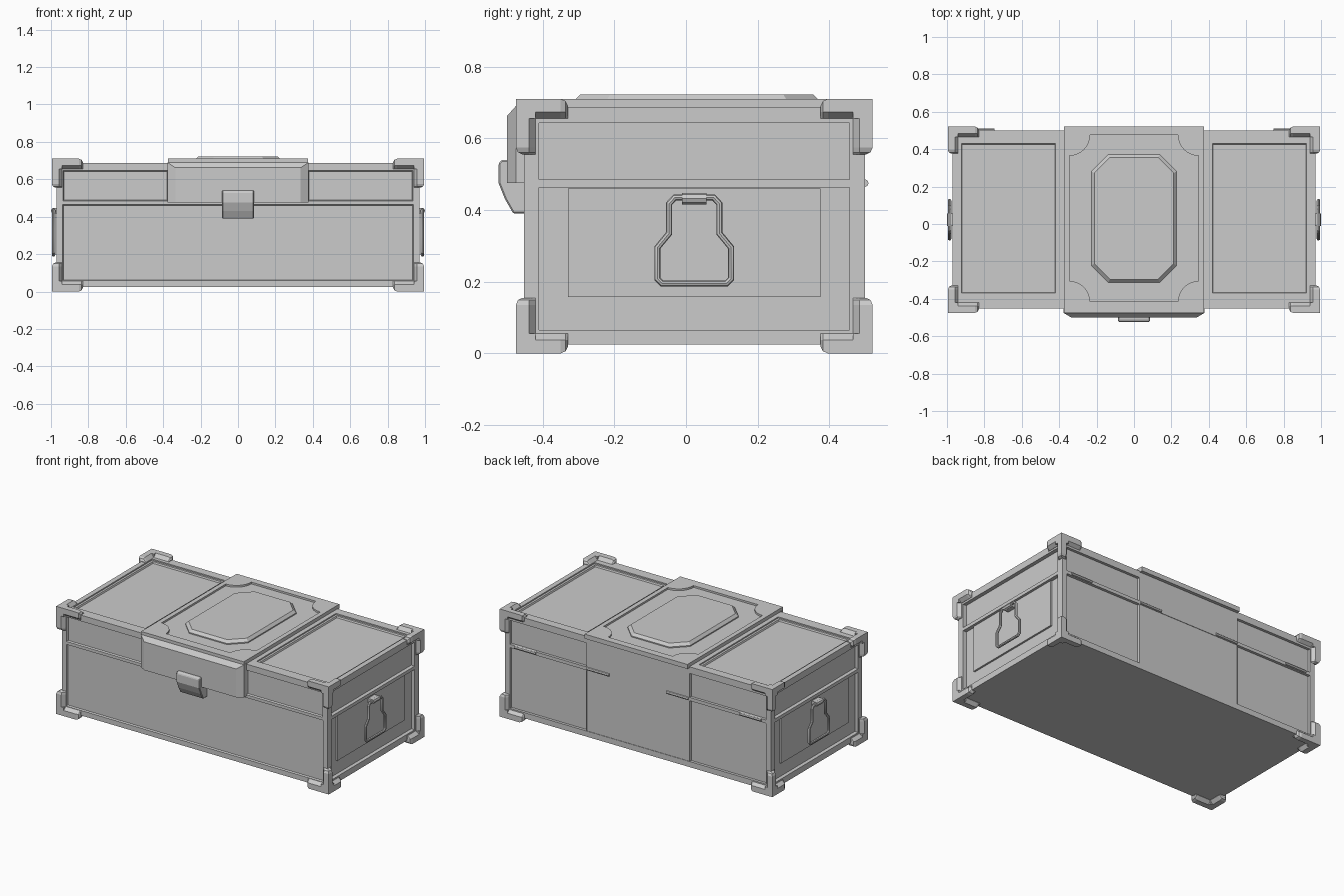
import bpy, bmesh, math
from mathutils import Vector

if "Cube" in bpy.data.objects:
    bpy.data.objects.remove(bpy.data.objects["Cube"])

YF, YB = -0.452, 0.50      # body front and back
ZB, ZS, ZT = 0.025, 0.473, 0.687  # body bottom, lid seam, lid top
YC = 0.023                 # middle of the chest in y


def finish(name, bm, recalc=True):
    if recalc:
        bmesh.ops.recalc_face_normals(bm, faces=bm.faces)
    me = bpy.data.meshes.new(name)
    bm.to_mesh(me)
    bm.free()
    ob = bpy.data.objects.new(name, me)
    bpy.context.collection.objects.link(ob)
    return ob


def loft(name, rings, cap_start=True, cap_end=True, recalc=True, out=None):
    """Skin a list of point rings; 'out' forces the last cap to face that way."""
    bm = bmesh.new()
    vs = [[bm.verts.new(p) for p in r] for r in rings]
    n = len(rings[0])
    for a, b in zip(vs, vs[1:]):
        for i in range(n):
            j = (i + 1) % n
            bm.faces.new((a[i], a[j], b[j], b[i]))
    if cap_start:
        bm.faces.new(vs[0][::-1])
    if cap_end:
        bm.faces.new(vs[-1])
    if out is not None:
        bm.normal_update()
        bm.faces.ensure_lookup_table()
        if bm.faces[-1].normal.dot(Vector(out)) < 0:
            bmesh.ops.reverse_faces(bm, faces=bm.faces)
    return finish(name, bm, recalc)


def panel(name, axis, sign, level, *rects):
    """Face of the chest made of nested rectangles (u0, u1, v0, v1, depth)."""
    rings = []
    for u0, u1, v0, v1, d in rects:
        ring = []
        for u, v in ((u0, v0), (u1, v0), (u1, v1), (u0, v1)):
            p = [u, v]
            p.insert(axis, level - sign * d)
            ring.append(p)
        rings.append(ring)
    out = [0, 0, 0]
    out[axis] = sign
    return loft(name, rings, cap_start=False, recalc=False, out=out)


def span(s, a, b):
    return (a, b) if s > 0 else (-b, -a)


def sunk(u0, u1, v0, v1, d, slope=0.004):
    """Two rings: recess mouth and recess floor."""
    return [(u0, u1, v0, v1, 0), (u0 + slope, u1 - slope, v0 + slope, v1 - slope, d)]


# Chest walls: front, back, underside
panel("body_front", 1, -1, YF, (-.97, .97, ZB, ZS, 0), *sunk(-.937, .937, .058, .465, .012))
panel("body_back_middle", 1, 1, YB, (-.375, .375, ZB, ZS, 0), *sunk(-.375, .375, .062, .463, .003, 0))
panel("lid_back_middle", 1, 1, YB, (-.375, .375, ZS, ZT, 0))
panel("underside", 2, -1, ZB, (-.97, .97, YF, YB, 0))

for s, side in ((-1, "left"), (1, "right")):
    o0, o1 = span(s, 0.375, 0.97)
    i0, i1 = span(s, 0.376, 0.935)
    f0, f1 = span(s, 0.0, 0.97)
    panel(f"lid_front_{side}", 1, -1, YF, (f0, f1, ZS, ZT, 0), *sunk(i0, i1, .485, .647, .012))
    panel(f"body_back_{side}", 1, 1, YB, (o0, o1, ZB, ZS, 0), *sunk(i0, i1, .062, .463, .018, 0))
    panel(f"lid_back_{side}", 1, 1, YB, (o0, o1, ZS, ZT, 0), *sunk(i0, i1, .485, .643, .018, 0))
    # Ends with a raised plate behind the handle
    panel(f"body_end_{side}", 0, s, s * .97, (YF, YB, ZB, ZS, 0), *sunk(-.41, .457, .065, .463, .025, 0),
          (-.33, .375, .157, .46, .025), (-.33, .375, .157, .46, .013))
    panel(f"lid_end_{side}", 0, s, s * .97, (YF, YB, ZS, ZT, 0), *sunk(-.41, .457, .485, .643, .025, 0))
    # Lid top with stepped recess
    t0, t1 = span(s, 0.405, 0.937)
    g0, g1 = span(s, 0.0, 0.97)
    panel(f"lid_top_{side}", 2, 1, ZT, (g0, g1, YF, YB, 0),
          (t0, t1, -.383, .443, 0), (t0, t1, -.383, .443, .008),
          (t0 + .014, t1 - .014, -.37, .43, .008), (t0 + .018, t1 - .018, -.366, .426, .018))

# Corner brackets: three chamfered bars meeting at each corner
W, C, A = 0.055, 0.023, 0.037
SECTION = [(0, 0), (A, 0), (W, C), (W, W), (C, W), (0, A)]
LENGTH = (0.165, 0.145, 0.155)
for sx in (-1, 1):
    for sy in (-1, 1):
        for sz in (-1, 1):
            corner = (sx * .995, .521 if sy > 0 else -.475, .71 if sz > 0 else 0)
            inward = (-sx, -sy, -sz)
            for ax in range(3):
                rings = []
                for back, inset in ((LENGTH[ax], 0), (.02, 0), (.006, .006), (0, .018)):
                    ring = []
                    for u, v in SECTION:
                        p = [max(u, inset), max(v, inset)]
                        p.insert(ax, LENGTH[ax] - back)
                        ring.append([corner[k] + inward[k] * p[k] for k in range(3)])
                    rings.append(ring)
                loft(f"corner_bracket_{'xyz'[ax]}", rings)


def rect(u0, u1, v0, v1):
    return [(u0, v0), (u1, v0), (u1, v1), (u0, v1)]


# Centre plate on the lid and its chamfered front drop
loft("centre_plate", [[(x, y, z) for x, y in rect(-.375, .375, -.475, .521)] for z in (.68, .698)])
loft("front_plate", [[(x, y, z) for x, z in rect(*r)] for r, y in (
    ((-.377, .377, .475, .69), -.44), ((-.377, .377, .475, .69), -.475), ((-.335, .335, .475, .662), -.50))])

# Raised rim with scooped corners
scoop = []
R = 0.11
for cx, cy, start in ((.345, .475, 270), (-.345, .475, 0), (-.345, -.415, 90), (.345, -.415, 180)):
    for k in range(9):
        a = math.radians(start - k * 90 / 8)
        scoop.append((cx + R * math.cos(a), cy + R * math.sin(a)))
cu = bpy.data.curves.new("centre_plate_rim", 'CURVE')
cu.dimensions, cu.fill_mode, cu.extrude = '2D', 'BOTH', 0.0065
for pts in (rect(-.375, .375, -.475, .521), scoop):
    sp = cu.splines.new('POLY')
    sp.points.add(len(pts) - 1)
    for q, (x, y) in zip(sp.points, pts):
        q.co = (x, y, 0, 1)
    sp.use_cyclic_u = True
rim = bpy.data.objects.new("centre_plate_rim", cu)
rim.location.z = 0.7035
bpy.context.collection.objects.link(rim)


# Eight-sided medallion
def octagon(hx, hy, c, z):
    pts = [(hx, hy - c), (hx - c, hy), (c - hx, hy), (-hx, hy - c),
           (-hx, c - hy), (c - hx, -hy), (hx - c, -hy), (hx, c - hy)]
    return [(x, y + .03, z) for x, y in pts]


loft("medallion", [octagon(.228, .342, .09, .69), octagon(.228, .342, .09, .705), octagon(.212, .326, .084, .722)])

# Clasp
profile = [(-.44, .54), (-.515, .54), (-.523, .53), (-.523, .475), (-.505, .43), (-.482, .39), (-.44, .39)]
clasp = loft("clasp", [[(x, y, z) for y, z in profile] for x in (-.085, .085)])
bev = clasp.modifiers.new("bevel", 'BEVEL')
bev.width, bev.segments = 0.004, 1


def tube(name, pts, r, closed):
    c = bpy.data.curves.new(name, 'CURVE')
    c.dimensions, c.bevel_depth, c.bevel_resolution = '3D', r, 2
    c.use_fill_caps = True
    s = c.splines.new('POLY')
    s.points.add(len(pts) - 1)
    for q, p in zip(s.points, pts):
        q.co = (*p, 1)
    s.use_cyclic_u = closed
    ob = bpy.data.objects.new(name, c)
    bpy.context.collection.objects.link(ob)
    return ob


# Wire handles with their holders
half = [(.09, .195), (.103, .208), (.103, .295), (.07, .335), (.07, .418), (.054, .435)]
loop = half + [(-y, z) for y, z in half[::-1]]
for s in (-1, 1):
    tube("handle", [(s * .986, YC + y, z) for y, z in loop], .009, True)
    tube("handle_holder", [(s * .984, YC - .034, .432), (s * .984, YC + .034, .432)], .016, False)
    loft("handle_mount", [[(x, y, z) for y, z in rect(YC - .034, YC + .034, .417, .447)]
                          for x in (s * .945, s * .984)])
    # Hinge barrels
    for a, b in ((.21, .37), (.745, .90)):
        tube("hinge", [(s * a, .4985, ZS + .002), (s * b, .4985, ZS + .002)], .011, False)

# Curves become meshes, round parts shaded smooth
bpy.ops.object.select_all(action='DESELECT')
for ob in [o for o in bpy.data.objects if o.type == 'CURVE']:
    ob.select_set(True)
    bpy.context.view_layer.objects.active = ob
bpy.ops.object.convert(target='MESH')
bpy.ops.object.shade_smooth_by_angle(angle=math.radians(40))
